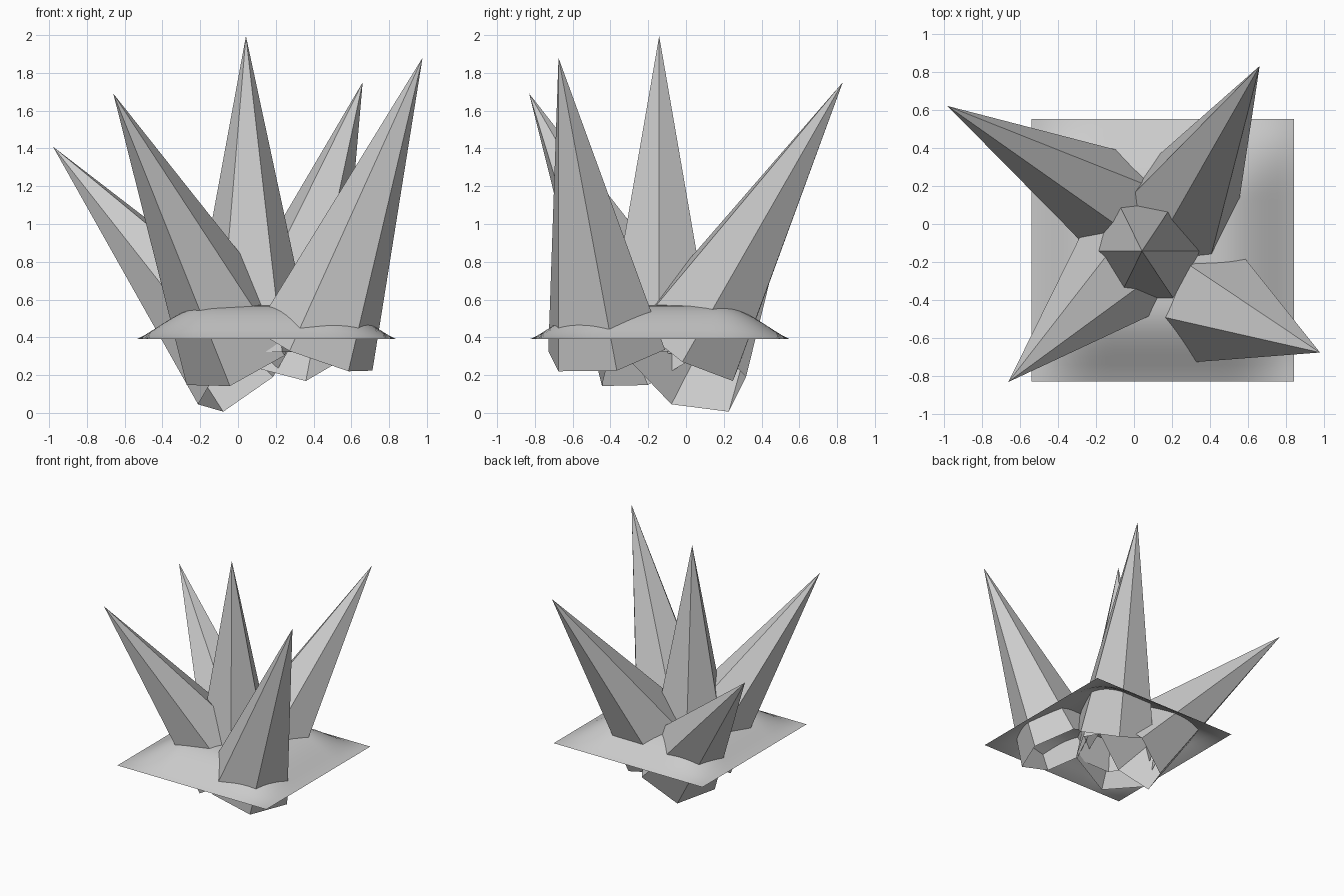
import bpy, bmesh, math
from mathutils import Vector, Matrix

if "Cube" in bpy.data.objects:
    bpy.data.objects.remove(bpy.data.objects["Cube"])

RADIUS = 0.334


def crystal(name, tip, centre, corner):
    """Open six-sided spike: tip, centre of its base, one base corner for the roll."""
    tip, centre, corner = Vector(tip), Vector(centre), Vector(corner)
    axis = (tip - centre).normalized()
    spoke = corner - centre
    spoke = (spoke - axis * spoke.dot(axis)).normalized() * RADIUS
    bm = bmesh.new()
    top = bm.verts.new(tip)
    ring = [bm.verts.new(centre + Matrix.Rotation(math.tau * i / 6, 3, axis) @ spoke)
            for i in range(6)]
    for i in range(6):
        bm.faces.new((ring[i], ring[(i + 1) % 6], top))
    finish(name, bm)


def finish(name, bm, smooth=False):
    mesh = bpy.data.meshes.new(name)
    for f in bm.faces:
        f.smooth = smooth
    bm.to_mesh(mesh)
    bm.free()
    bpy.context.collection.objects.link(bpy.data.objects.new(name, mesh))


# Crystal spikes
crystal("centre_crystal", (0.042, -0.142, 1.995), (0.067, -0.142, 0.32), (0.40, -0.142, 0.32))
crystal("back_left_crystal", (-0.98, 0.62, 1.41), (0.052, 0.014, 0.229), (-0.21, -0.08, 0.04))
crystal("back_right_crystal", (0.66, 0.83, 1.75), (0.21, 0.014, 0.354), (0.36, 0.25, 0.17))
crystal("front_right_crystal", (0.977, -0.675, 1.88), (0.40, -0.42, 0.331), (0.585, -0.675, 0.222))
crystal("front_left_crystal", (-0.66, -0.83, 1.69), (0.018, -0.162, 0.309), (-0.2725, -0.204, 0.153))

# Square sheet of ground, raised to a soft mound inside its rim
HALF = 0.689
bm = bmesh.new()
bmesh.ops.create_grid(bm, x_segments=32, y_segments=32, size=HALF)


def rise(d):
    inset = max(0.0, HALF - abs(d))
    return math.sin(math.pi / 2 * min(1, inset / 0.4)) ** 1.2


for v in bm.verts:
    v.co.z = 0.39 + 0.18 * rise(v.co.x) * rise(v.co.y)
    v.co.x += 0.151
    v.co.y -= 0.138
finish("ground_mound", bm, smooth=True)
